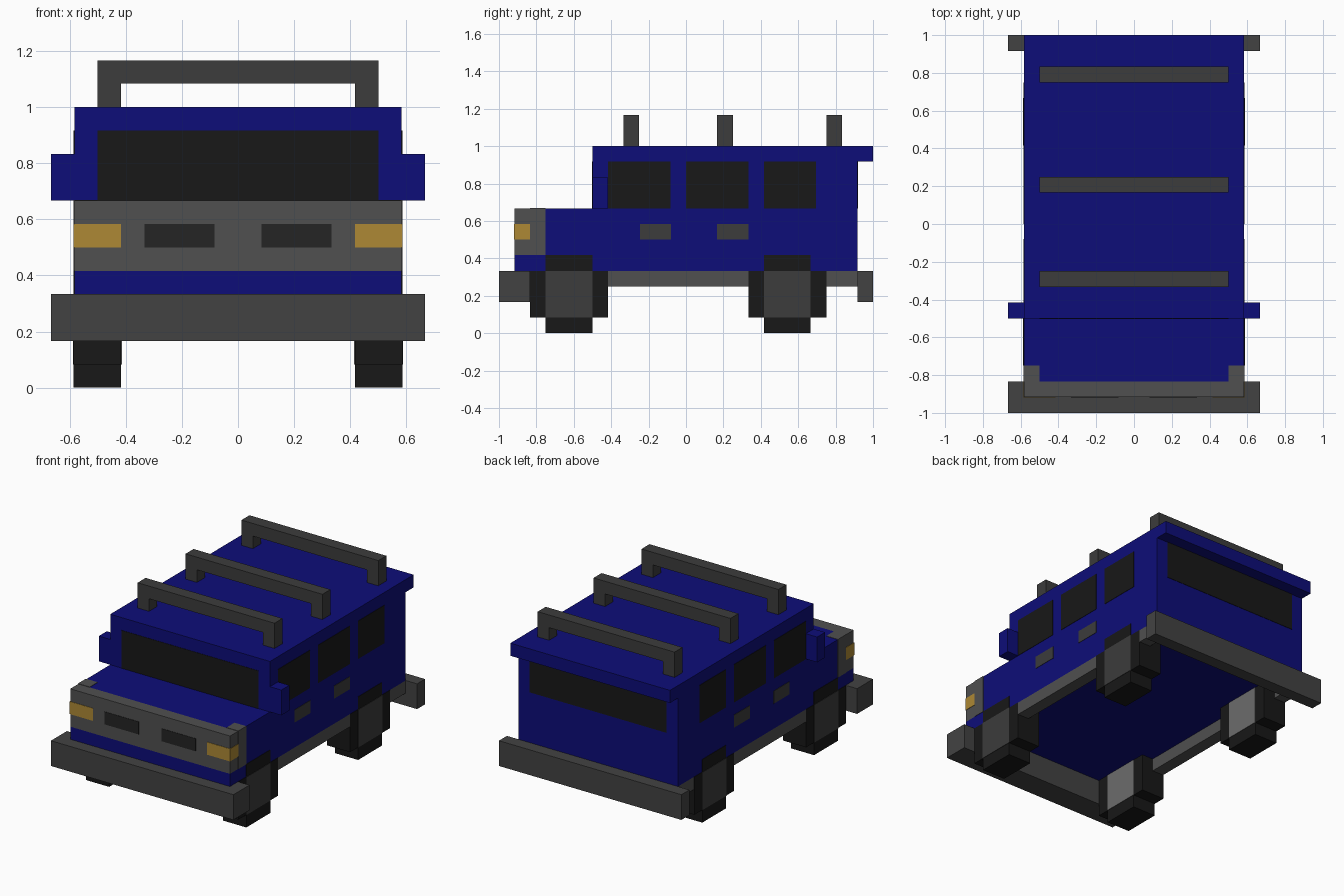
import bpy, bmesh

if "Cube" in bpy.data.objects:
    bpy.data.objects.remove(bpy.data.objects["Cube"])

U = 1 / 12   # one block of the grid the model is built on
E = 0.03     # tiny lift for flush inlays, in blocks


def material(name, r, g, b):
    m = bpy.data.materials.new(name)
    m.diffuse_color = (r, g, b, 1)
    m.use_nodes = True
    m.node_tree.nodes["Principled BSDF"].inputs["Base Color"].default_value = m.diffuse_color
    return m


BLUE = material("blue_paint", 0.004, 0.004, 0.19)
BLACK = material("black", 0.009, 0.009, 0.009)
VENT = material("vent_grey", 0.018, 0.018, 0.018)
DARK = material("dark_grey", 0.045, 0.045, 0.045)
BUMPER = material("bumper_grey", 0.055, 0.055, 0.055)
GREY = material("trim_grey", 0.08, 0.08, 0.08)
LIGHT = material("inner_hub_grey", 0.15, 0.15, 0.15)
AMBER = material("amber", 0.42, 0.25, 0.035)


def finish(name, bm, mat):
    bmesh.ops.recalc_face_normals(bm, faces=bm.faces)
    me = bpy.data.meshes.new(name)
    bm.to_mesh(me)
    bm.free()
    me.materials.append(mat)
    ob = bpy.data.objects.new(name, me)
    bpy.context.collection.objects.link(ob)
    return ob


def extrude_x(name, profile, x0, x1, mat, mirror=False):
    """Extrude a (y, z) side profile, in blocks, from x0 to x1."""
    bm = bmesh.new()
    face = bm.faces.new([bm.verts.new((x0 * U, y * U, z * U)) for y, z in profile])
    geom = bmesh.ops.extrude_face_region(bm, geom=[face])["geom"]
    verts = [v for v in geom if isinstance(v, bmesh.types.BMVert)]
    bmesh.ops.translate(bm, verts=verts, vec=((x1 - x0) * U, 0, 0))
    ob = finish(name, bm, mat)
    if mirror:
        ob.modifiers.new("mirror", 'MIRROR')
    return ob


def box(name, x, y, z, mat, mirror=False):
    prof = [(y[0], z[0]), (y[1], z[0]), (y[1], z[1]), (y[0], z[1])]
    return extrude_x(name, prof, x[0], x[1], mat, mirror)


# Body with bonnet, cabin and rear roof lip
extrude_x("body", [(-11, 4), (11, 4), (11, 11), (12, 11), (12, 12), (-6, 12),
                   (-6, 8), (-10, 8), (-10, 5), (-11, 5)], -7, 7, BLUE)
box("door_mirror", (7, 8), (-6, -5), (8, 10), BLUE, True)

# Front grille, its wrap-around corners, headlights and vents
box("grille", (-7, 7), (-11, -10), (5, 8), GREY)
box("grille_corner", (6, 7 + E), (-10, -9), (5, 8 + E), GREY, True)
box("headlight", (5, 7 + E), (-11 - E, -10), (6, 7), AMBER, True)
box("grille_vent", (1, 4), (-11 - E, -10.5), (6, 7), VENT, True)

# Bumpers and side sills
box("front_bumper", (-8, 8), (-12, -10), (2, 4), BUMPER)
box("rear_bumper", (-8, 8), (11, 12), (2, 4), BUMPER)
box("sill", (6, 7), (-5, 4), (3, 4), GREY, True)
box("rear_sill", (6, 7), (9, 11), (3, 4), GREY, True)

# Glass
box("windscreen", (-6, 6), (-6 - E, -5.5), (8, 11), BLACK)
box("rear_window", (-6, 6), (10.5, 11 + E), (8, 11), BLACK)
for y in (-5, 0, 5):
    box("side_window", (6.5, 7 + E), (y, y + 4 - (y == 5) * 0.67), (8, 11), BLACK, True)

# Door handles
for y in (-2.95, 2):
    box("door_handle", (6.5, 7 + E), (y, y + 2), (6, 7), DARK, True)

# Wheels: stepped tyre with a hub plate on each face
for y in (-10, 4):
    cross = [(1, 0), (4, 0), (4, 1), (5, 1), (5, 4), (4, 4),
             (4, 5), (1, 5), (1, 4), (0, 4), (0, 1), (1, 1)]
    extrude_x("tyre", [(y + a, b) for a, b in cross], 5, 7 + E, BLACK, True)
    box("hub", (6.5, 7 + 2 * E), (y + 1, y + 4), (1, 4), DARK, True)
    box("inner_hub", (5 - E, 5.5), (y + 1, y + 4), (1, 4), LIGHT, True)

# Roof rack hoops
for y in (-4, 2, 9):
    box("rack_bar", (-6, 6), (y, y + 1), (13, 14), DARK)
    box("rack_leg", (5, 6), (y, y + 1), (12, 13), DARK, True)
